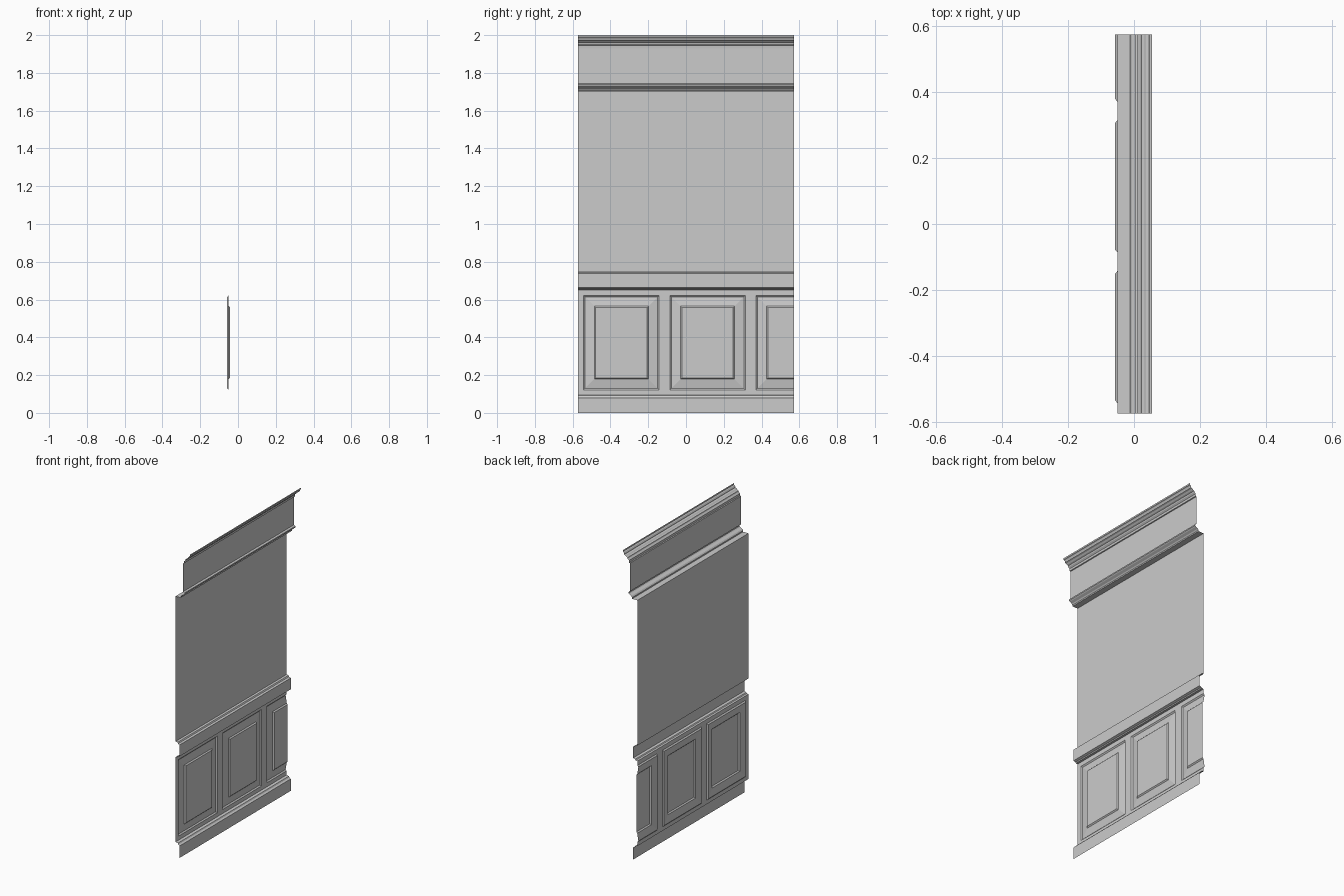
import bpy, bmesh

if "Cube" in bpy.data.objects:
    bpy.data.objects.remove(bpy.data.objects["Cube"])

HALF = 0.573      # half the wall length along y
WALL = -0.05      # x of the flat wall sheet


def finish(name, bm):
    me = bpy.data.meshes.new(name)
    bm.to_mesh(me)
    bm.free()
    ob = bpy.data.objects.new(name, me)
    bpy.context.collection.objects.link(ob)
    return ob


def extrude_profile(name, pts):
    """Sweep an open (x, z) profile along y, facing +x."""
    bm = bmesh.new()
    a = [bm.verts.new((x, -HALF, z)) for x, z in pts]
    b = [bm.verts.new((x, HALF, z)) for x, z in pts]
    for i in range(len(pts) - 1):
        bm.faces.new((a[i], b[i], b[i + 1], a[i + 1]))
    return finish(name, bm)


# Skirting board with a sloped, stepped top
extrude_profile("skirting_board", [
    (-0.02, 0), (-0.02, 0.078), (-0.03, 0.084), (-0.034, 0.092), (WALL, 0.096)])

# Chair rail above the panels
extrude_profile("chair_rail", [
    (WALL, 0.65), (-0.038, 0.652), (-0.034, 0.658), (-0.02, 0.663),
    (-0.02, 0.737), (-0.032, 0.742), (-0.036, 0.75), (WALL, 0.752)])

# Plain wall with the flat soffit under the frieze
extrude_profile("wall_sheet", [(WALL, 0.752), (WALL, 1.70), (-0.012, 1.70)])

# Small moulding and frieze
extrude_profile("frieze", [
    (-0.012, 1.70), (-0.012, 1.708), (-0.006, 1.716), (0.008, 1.724),
    (0.014, 1.73), (0.014, 1.738), (0.004, 1.744), (0.004, 1.928)])

# Crown moulding
extrude_profile("crown_moulding", [
    (0.004, 1.928), (0.010, 1.93), (0.011, 1.944), (0.020, 1.953),
    (0.022, 1.960), (0.030, 1.964), (0.036, 1.970), (0.045, 1.974),
    (0.045, 1.980), (0.049, 1.987), (0.055, 1.990), (0.055, 2.0)])

# Wainscot: repeated raised panels, the last one cut off by the wall end
PITCH, WIDTH, START = 0.456, 0.40, -0.542
Z0, Z1 = 0.122, 0.622
BOTTOM, TOP = 0.096, 0.65
STEPS = [(0, WALL), (0.008, -0.057), (0.057, -0.049), (0.064, -0.042)]
bm = bmesh.new()


def quad(y0, y1, z0, z1, x=WALL):
    bm.faces.new([bm.verts.new(p) for p in
                  ((x, y0, z0), (x, y1, z0), (x, y1, z1), (x, y0, z1))])


end = START + 3 * PITCH
quad(-HALF, end, BOTTOM, Z0)
quad(-HALF, end, Z1, TOP)
quad(-HALF, START, Z0, Z1)
for i in range(3):
    y0 = START + i * PITCH
    y1 = y0 + WIDTH
    rings = []
    for inset, x in STEPS:
        rings.append([bm.verts.new(p) for p in (
            (x, y0 + inset, Z0 + inset), (x, y1 - inset, Z0 + inset),
            (x, y1 - inset, Z1 - inset), (x, y0 + inset, Z1 - inset))])
    for a, b in zip(rings, rings[1:]):
        for k in range(4):
            n = (k + 1) % 4
            bm.faces.new((a[k], a[n], b[n], b[k]))
    bm.faces.new(rings[-1])
    quad(y1, y0 + PITCH, Z0, Z1)
bmesh.ops.remove_doubles(bm, verts=bm.verts[:], dist=1e-5)
bmesh.ops.bisect_plane(bm, geom=bm.verts[:] + bm.edges[:] + bm.faces[:],
                       plane_co=(0, HALF, 0), plane_no=(0, 1, 0), clear_outer=True)
finish("wainscot_panels", bm)
